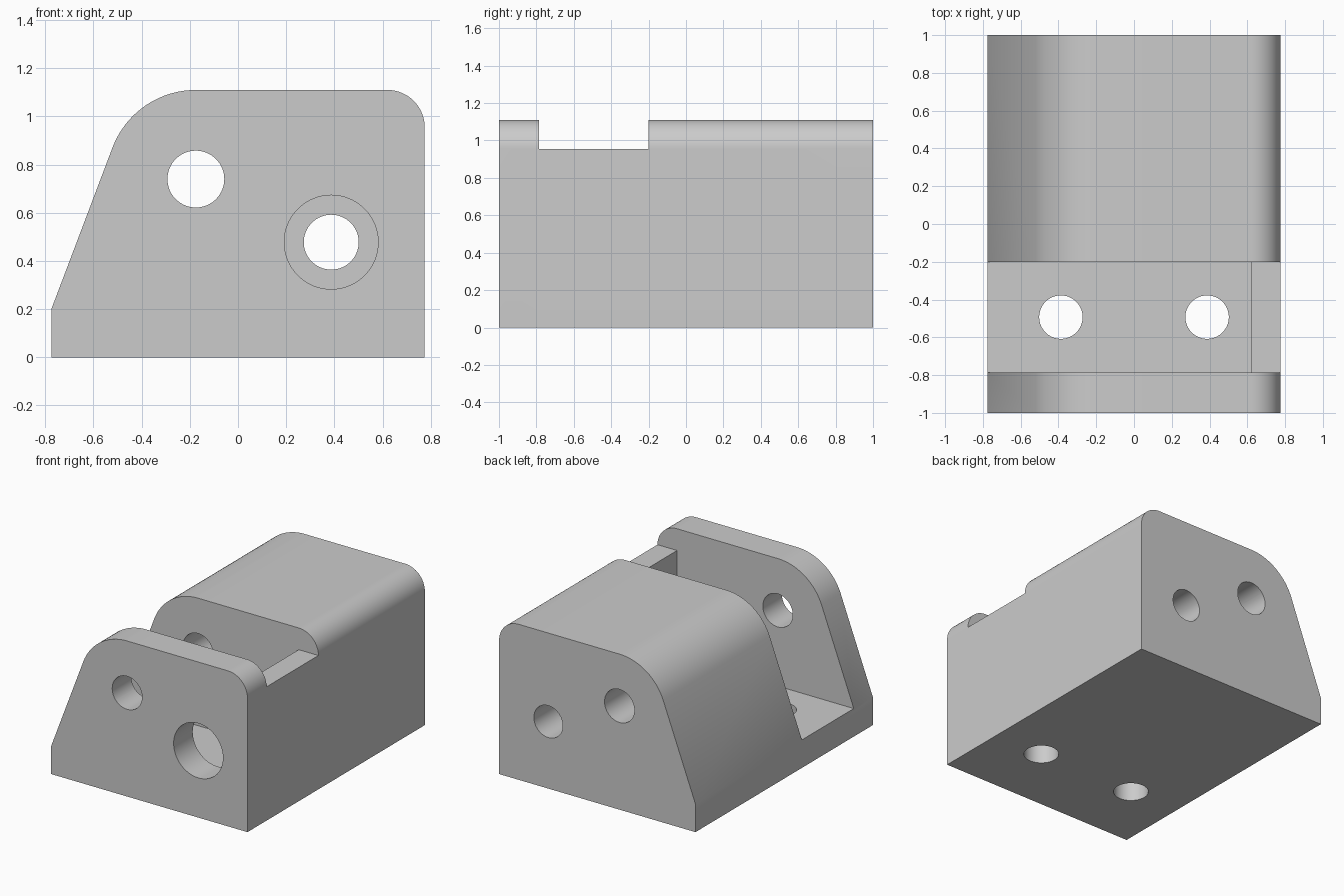
import bpy, bmesh, math
from mathutils import Matrix, Vector

if "Cube" in bpy.data.objects:
    bpy.data.objects.remove(bpy.data.objects["Cube"], do_unlink=True)

grey = bpy.data.materials.new("plain_grey")
grey.use_nodes = True
colour = (0.6, 0.6, 0.6, 1)
grey.diffuse_color = colour
grey.node_tree.nodes["Principled BSDF"].inputs["Base Color"].default_value = colour


def finish(name, bm):
    bmesh.ops.recalc_face_normals(bm, faces=bm.faces)
    mesh = bpy.data.meshes.new(name)
    bm.to_mesh(mesh)
    bm.free()
    mesh.materials.append(grey)
    obj = bpy.data.objects.new(name, mesh)
    bpy.context.collection.objects.link(obj)
    return obj


def prism(name, outline, y0, y1):
    """Extrude an x-z outline from y0 to y1."""
    bm = bmesh.new()
    face = bm.faces.new([bm.verts.new((x, y0, z)) for x, z in outline])
    new = bmesh.ops.extrude_face_region(bm, geom=[face])["geom"]
    moved = [v for v in new if isinstance(v, bmesh.types.BMVert)]
    bmesh.ops.translate(bm, verts=moved, vec=(0, y1 - y0, 0))
    return finish(name, bm)


def rod(name, radius, start, end):
    """Cylinder between two points."""
    a, b = Vector(start), Vector(end)
    turn = (b - a).to_track_quat("Z", "Y").to_matrix().to_4x4()
    bm = bmesh.new()
    bmesh.ops.create_cone(bm, cap_ends=True, segments=64, radius1=radius, radius2=radius,
                          depth=(b - a).length,
                          matrix=Matrix.Translation((a + b) / 2) @ turn)
    return finish(name, bm)


def arc(cx, cz, r, start, end, steps=20):
    angles = [math.radians(start + (end - start) * i / steps) for i in range(steps + 1)]
    return [(cx + r * math.cos(a), cz + r * math.sin(a)) for a in angles]


# Body: one side profile, extruded front to back
half, top, floor = 0.775, 1.11, 0.2
shoulder = top - 0.155
profile = [(-half, floor), (-half, 0), (half, 0)]
profile += arc(0.62, shoulder, 0.155, 0, 90)
profile += arc(-0.175, 0.74, 0.37, 90, 159.2)
body = prism("bracket_body", profile, -1, 1)

# Cutters: stepped pocket, lengthwise bores, front bore, floor holes
pocket = [(-1, floor), (0.62, floor), (0.62, shoulder), (1, shoulder), (1, 1.5), (-1, 1.5)]
cutters = [
    prism("pocket_cutter", pocket, -0.785, -0.2),
    rod("upper_bore_cutter", 0.118, (-0.175, -1.2, 0.74), (-0.175, 1.2, 0.74)),
    rod("lower_bore_cutter", 0.114, (0.387, -0.5, 0.478), (0.387, 1.2, 0.478)),
    rod("front_bore_cutter", 0.195, (0.387, -1.2, 0.478), (0.387, -0.5, 0.478)),
]
cutters += [rod("floor_hole_cutter", 0.115, (x, -0.493, -0.2), (x, -0.493, 0.4))
            for x in (-0.387, 0.387)]

bpy.context.view_layer.objects.active = body
for cutter in cutters:
    cutter.hide_render = True
    mod = body.modifiers.new("cut", "BOOLEAN")
    mod.operation = "DIFFERENCE"
    mod.solver = "EXACT"
    mod.object = cutter
    bpy.ops.object.modifier_apply(modifier=mod.name)
    bpy.data.objects.remove(cutter, do_unlink=True)

# Smooth rounds and bores, crisp edges
bpy.ops.object.select_all(action="DESELECT")
body.select_set(True)
bpy.ops.object.shade_smooth_by_angle(angle=math.radians(30))
